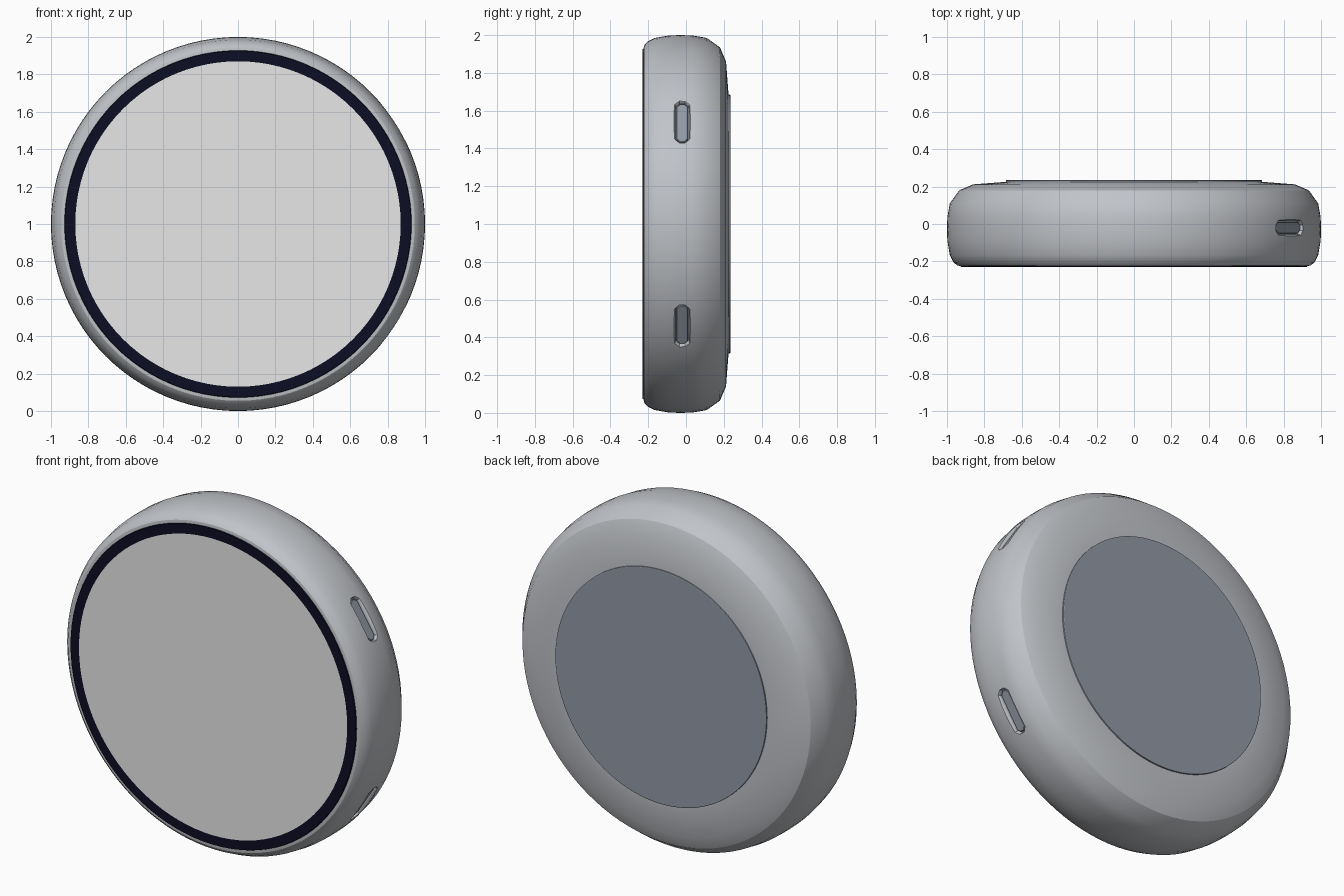
import bpy, bmesh, math
from mathutils import Matrix, Vector

if "Cube" in bpy.data.objects:
    bpy.data.objects.remove(bpy.data.objects["Cube"], do_unlink=True)

SEGMENTS = 96
CENTRE = Vector((0, 0, 1))


def material(name, rgb):
    m = bpy.data.materials.new(name)
    m.use_nodes = True
    m.diffuse_color = (*rgb, 1)
    b = next(n for n in m.node_tree.nodes if n.type == 'BSDF_PRINCIPLED')
    b.inputs["Base Color"].default_value = (*rgb, 1)
    b.inputs["Roughness"].default_value = 0.5
    return m


shell_grey = material("shell grey", (0.53, 0.55, 0.58))
slate = material("slate grey", (0.29, 0.32, 0.38))
navy = material("dark navy", (0.004, 0.004, 0.018))
screen_grey = material("screen grey", (0.8, 0.8, 0.8))


def finish(name, bm, mat):
    bmesh.ops.recalc_face_normals(bm, faces=bm.faces)
    mesh = bpy.data.meshes.new(name)
    bm.to_mesh(mesh)
    bm.free()
    mesh.materials.append(mat)
    ob = bpy.data.objects.new(name, mesh)
    bpy.context.collection.objects.link(ob)
    return ob


def smooth(ob, angle=30):
    bpy.ops.object.select_all(action='DESELECT')
    ob.select_set(True)
    bpy.context.view_layer.objects.active = ob
    bpy.ops.object.shade_smooth_by_angle(angle=math.radians(angle))


def lathe(name, profile, mat, closed=False):
    """Turn (radius, y) points about the y axis; open profiles get flat caps."""
    bm = bmesh.new()
    rings = []
    for r, y in profile:
        rings.append([bm.verts.new(CENTRE + Vector((
            r * math.cos(i * math.tau / SEGMENTS), y,
            r * math.sin(i * math.tau / SEGMENTS)))) for i in range(SEGMENTS)])
    pairs = list(zip(rings, rings[1:]))
    if closed:
        pairs.append((rings[-1], rings[0]))
    else:
        bm.faces.new(rings[0])
        bm.faces.new(rings[-1])
    for a, b in pairs:
        for i in range(SEGMENTS):
            j = (i + 1) % SEGMENTS
            bm.faces.new((a[i], a[j], b[j], b[i]))
    return finish(name, bm, mat)


def capsule(name, angle, sections, mat):
    """Rounded slot lofted outward; sections are (radius, length, width)."""
    bm = bmesh.new()
    turn = Matrix.Rotation(-angle, 4, 'Y')
    rings = []
    for r, length, width in sections:
        ring = []
        for sz, sy in ((1, 1), (-1, 1), (-1, -1), (1, -1)):
            c = width * 0.3
            corner = [(width / 2 - c, length / 2), (width / 2, length / 2 - c)]
            if sz * sy < 0:
                corner.reverse()
            for y, z in corner:
                p = turn @ Vector((r, sy * y, sz * z))
                ring.append(bm.verts.new(CENTRE + p + Vector((0, -0.02, 0))))
        rings.append(ring)
    bm.faces.new(rings[0])
    bm.faces.new(rings[-1])
    n = len(rings[0])
    for a, b in zip(rings, rings[1:]):
        for i in range(n):
            j = (i + 1) % n
            bm.faces.new((a[i], a[j], b[j], b[i]))
    return finish(name, bm, mat)


# Rounded shell
shell = lathe("shell", [
    (0.925, -0.225), (0.945, -0.222), (0.965, -0.205), (0.985, -0.165),
    (0.998, -0.09), (1.0, -0.03), (0.998, 0.035), (0.985, 0.11),
    (0.935, 0.18), (0.86, 0.212), (0.69, 0.225)], shell_grey)

# Two side buttons, each in a bevelled recess
for label, angle in (("upper", 33), ("lower", -33)):
    a = math.radians(angle)
    cutter = capsule(label + "_recess_cutter", a, [
        (0.965, 0.25, 0.07), (0.985, 0.255, 0.072), (1.01, 0.29, 0.1)], slate)
    cutter.hide_render = True
    cutter.hide_viewport = True
    cut = shell.modifiers.new(label + " recess", 'BOOLEAN')
    cut.object = cutter
    cut.solver = 'EXACT'
    cut.material_mode = 'INDEX'
    capsule(label + "_button", a, [
        (0.955, 0.24, 0.062), (0.978, 0.24, 0.062), (0.982, 0.232, 0.055)], slate)
smooth(shell)

# Front screen with its dark border, and the back plate
lathe("screen_border", [(0.87, -0.22), (0.93, -0.22), (0.925, -0.231), (0.87, -0.231)],
      navy, closed=True)
lathe("screen", [(0.87, -0.222), (0.87, -0.231)], screen_grey)
lathe("back_plate", [(0.685, 0.22), (0.685, 0.233), (0.682, 0.235)], slate)
